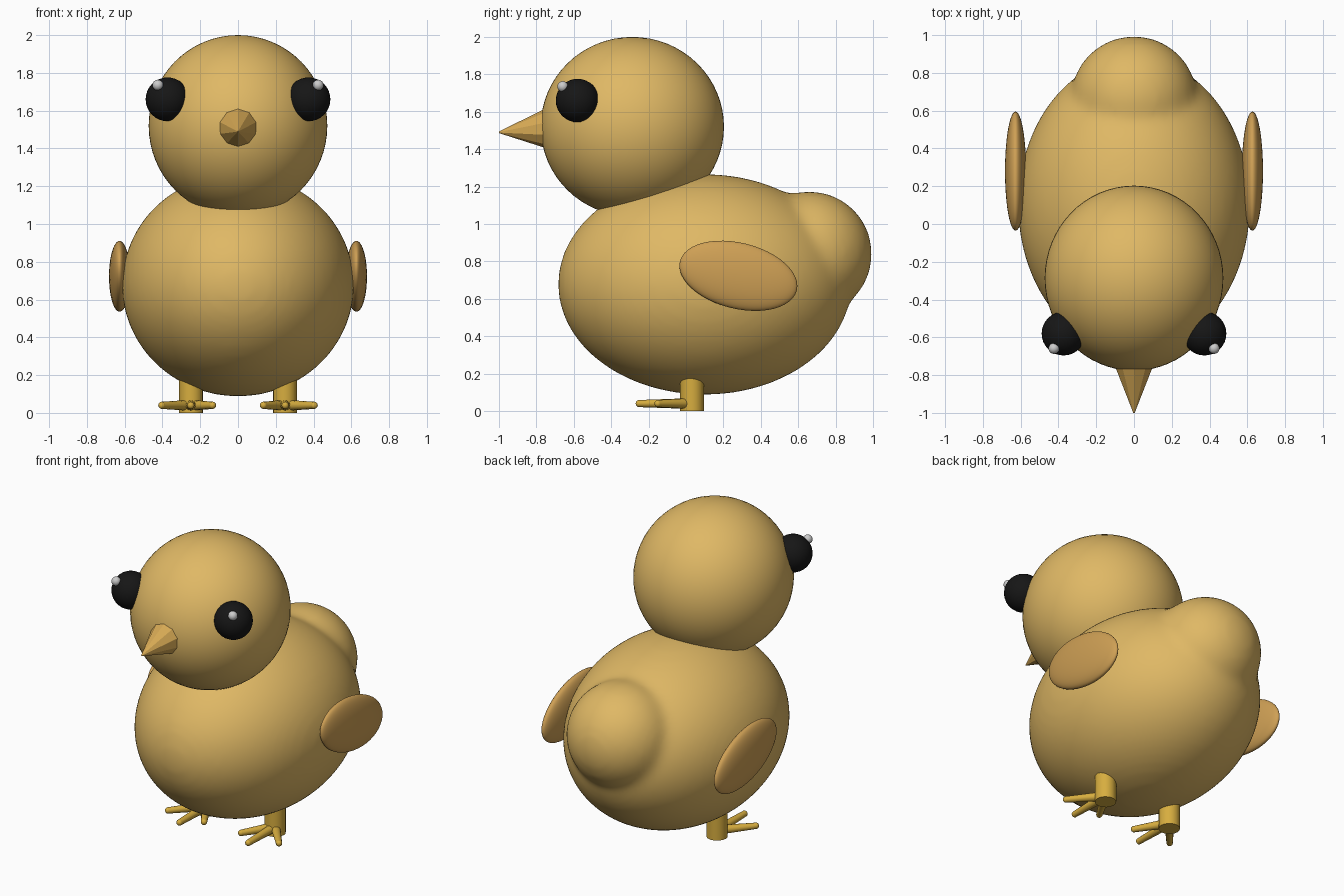
import bpy, bmesh
from math import radians
from mathutils import Vector, Matrix

if "Cube" in bpy.data.objects:
    bpy.data.objects.remove(bpy.data.objects["Cube"])


def material(name, rgb):
    m = bpy.data.materials.new(name)
    m.diffuse_color = (*rgb, 1)
    m.use_nodes = True
    m.node_tree.nodes["Principled BSDF"].inputs["Base Color"].default_value = m.diffuse_color
    return m


DOWN = material("down_yellow", (0.74, 0.48, 0.13))
WING = material("wing_tan", (0.62, 0.35, 0.09))
BEAK = material("beak_tan", (0.68, 0.40, 0.09))
FOOT = material("foot_yellow", (0.68, 0.42, 0.05))
BLACK = material("eye_black", (0.008, 0.008, 0.008))
WHITE = material("glint_white", (0.8, 0.8, 0.8))


def finish(name, mat):
    ob = bpy.context.object
    ob.name = name
    ob.data.materials.append(mat)
    return ob


def ellipsoid(name, mat, loc, radii, tilt=0, seg=48):
    bpy.ops.mesh.primitive_uv_sphere_add(segments=seg, ring_count=seg // 2, radius=1,
                                         location=loc, rotation=(radians(tilt), 0, 0))
    ob = finish(name, mat)
    ob.scale = radii
    bpy.ops.object.shade_smooth()
    return ob


def taper(name, mat, start, end, r1, r2, sides, smooth=True):
    start, end = Vector(start), Vector(end)
    d = end - start
    bpy.ops.mesh.primitive_cone_add(vertices=sides, radius1=r1, radius2=r2, depth=d.length,
                                    location=(start + end) / 2,
                                    rotation=d.to_track_quat('Z', 'Y').to_euler())
    ob = finish(name, mat)
    if smooth:
        bpy.ops.object.shade_smooth_by_angle(angle=radians(40))
    return ob


# Body: ellipsoid and tail lobe fused into one soft skin
bm = bmesh.new()
for loc, radii in (((0, 0.10, 0.677), (0.615, 0.785, 0.59)),
                   ((0, 0.66, 0.84), (0.335, 0.335, 0.335))):
    bmesh.ops.create_uvsphere(bm, u_segments=64, v_segments=32, radius=1,
                              matrix=Matrix.Translation(loc) @ Matrix.Diagonal((*radii, 1)))
mesh = bpy.data.meshes.new("body")
bm.to_mesh(mesh)
bm.free()
mesh.materials.append(DOWN)
body = bpy.data.objects.new("body", mesh)
bpy.context.collection.objects.link(body)
remesh = body.modifiers.new("fuse", 'REMESH')
remesh.mode = 'VOXEL'
remesh.voxel_size = 0.025
remesh.use_smooth_shade = True
soften = body.modifiers.new("soften", 'SMOOTH')
soften.factor = 0.5
soften.iterations = 14

# Head and faceted beak
ellipsoid("head", DOWN, (0, -0.287, 1.52), (0.473, 0.49, 0.48), seg=64)
taper("beak", BEAK, (0, -0.71, 1.512), (0, -1.0, 1.49), 0.122, 0.004, 10, smooth=False)

for s, side in ((1, "right"), (-1, "left")):
    # Eyes with a small glint
    ellipsoid(f"eye_{side}", BLACK, (s * 0.373, -0.58, 1.66), (0.116,) * 3, seg=32)
    ellipsoid(f"eye_glint_{side}", WHITE, (s * 0.424, -0.659, 1.735), (0.029,) * 3, seg=16)
    # Wings
    ellipsoid(f"wing_{side}", WING, (s * 0.627, 0.28, 0.723), (0.056, 0.322, 0.176), tilt=-14)
    # Legs and three toes each
    taper(f"leg_{side}", FOOT, (s * 0.248, 0.032, 0), (s * 0.248, 0.032, 0.175), 0.064, 0.064, 16)
    for toe, x, y in (("outer", 0.403, -0.15), ("middle", 0.25, -0.25), ("inner", 0.135, -0.16)):
        tip = (s * x, y, 0.04)
        taper(f"toe_{toe}_{side}", FOOT, (s * 0.25, 0.03, 0.04), tip, 0.029, 0.019, 12)
        ellipsoid(f"toe_tip_{toe}_{side}", FOOT, tip, (0.0195,) * 3, seg=12)
